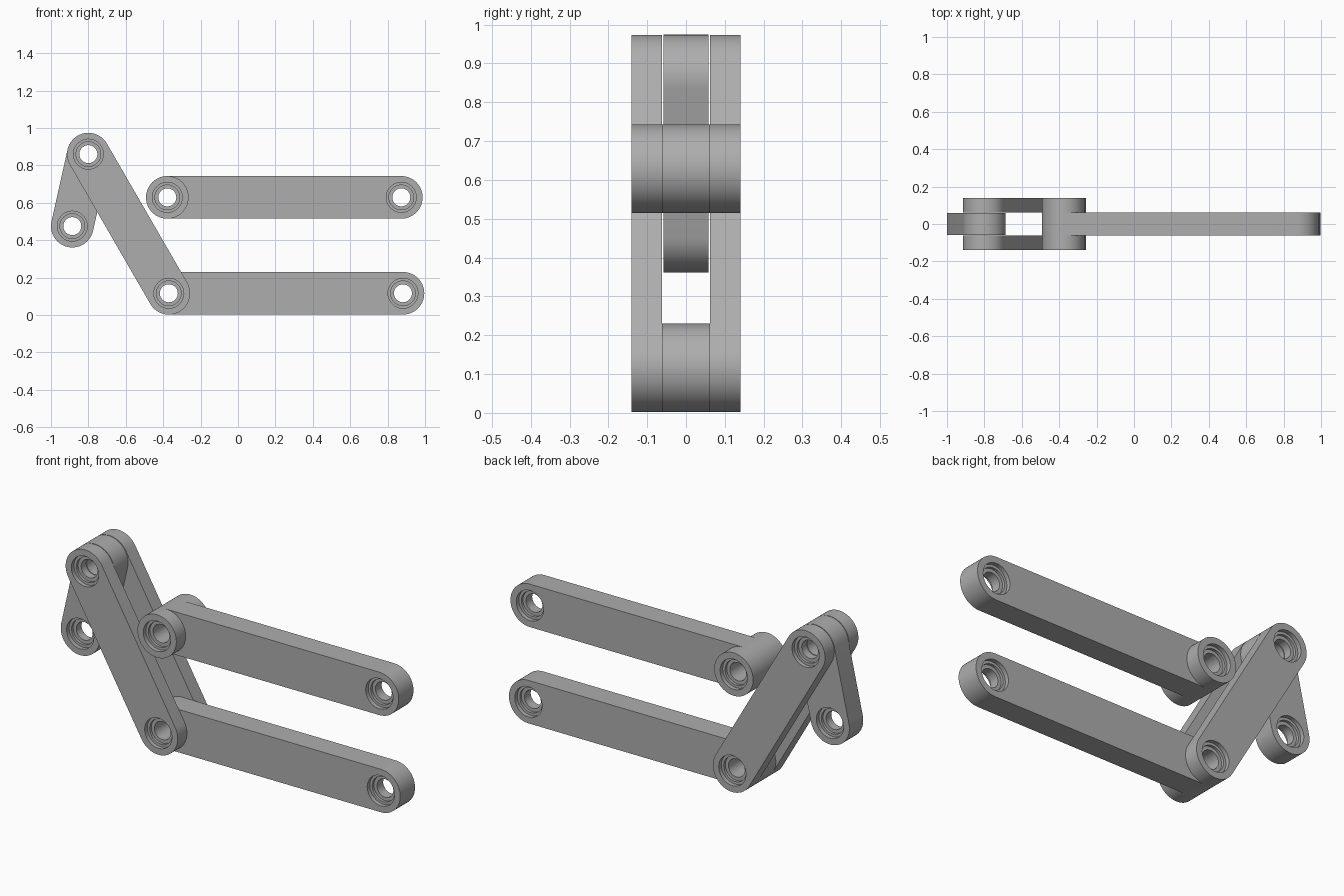
import bpy, bmesh, math
from mathutils import Vector

if "Cube" in bpy.data.objects:
    bpy.data.objects.remove(bpy.data.objects["Cube"])

# One flat grey for every link
grey = bpy.data.materials.new("machined_grey")
grey.use_nodes = True
grey.diffuse_color = (0.42, 0.42, 0.42, 1)
grey.node_tree.nodes["Principled BSDF"].inputs["Base Color"].default_value = grey.diffuse_color

SEG = 28
RADIUS = 0.114
PIN, LIP, SEAT = 0.048, 0.066, 0.08

# Joint centres in the x-z plane
crown, foot, tail = (-0.80, 0.86), (-0.37, 0.116), (-0.886, 0.475)
low_end = (0.882, 0.116)
upper_near, upper_far = (-0.378, 0.629), (0.873, 0.629)


def make(name, bm):
    bmesh.ops.recalc_face_normals(bm, faces=bm.faces)
    mesh = bpy.data.meshes.new(name)
    bm.to_mesh(mesh)
    bm.free()
    obj = bpy.data.objects.new(name, mesh)
    bpy.context.collection.objects.link(obj)
    mesh.materials.append(grey)
    return obj


def slab(name, a, b, y0, y1, r=RADIUS):
    """Bar with a rounded end around each joint; a cylinder when a == b."""
    direction = Vector(b) - Vector(a)
    base = math.atan2(direction.y, direction.x) if direction.length else 0
    bm = bmesh.new()
    ring = []
    for centre, start in ((b, base - math.pi / 2), (a, base + math.pi / 2)):
        last = SEG + 1 if direction.length else SEG
        for i in range(last):
            t = start + math.pi * i / SEG
            ring.append(bm.verts.new((centre[0] + r * math.cos(t), y0,
                                      centre[1] + r * math.sin(t))))
    face = bm.faces.new(ring)
    extruded = bmesh.ops.extrude_face_region(bm, geom=[face])["geom"]
    moved = [v for v in extruded if isinstance(v, bmesh.types.BMVert)]
    bmesh.ops.translate(bm, verts=moved, vec=(0, y1 - y0, 0))
    return make(name, bm)


def bore(centre, profile):
    """Stepped cutter turned around the pin axis from (radius, y) pairs."""
    bm = bmesh.new()
    n = 2 * SEG
    rings = [[bm.verts.new((centre[0] + r * math.cos(math.tau * i / n), y,
                            centre[1] + r * math.sin(math.tau * i / n)))
              for i in range(n)] for r, y in profile]
    for p, q in zip(rings, rings[1:]):
        for i in range(n):
            j = (i + 1) % n
            bm.faces.new((p[i], p[j], q[j], q[i]))
    bm.faces.new(rings[0])
    bm.faces.new(rings[-1])
    cutter = make("bore_cutter", bm)
    cutter.hide_render = True
    return cutter


def steps(y, side):
    """Bearing seat cut inwards from the face at y, listed outside to inside."""
    d1, d2 = y - side * 0.022, y - side * 0.036
    return [(SEAT, y + side * 0.02), (SEAT, d1), (LIP, d1), (LIP, d2), (PIN, d2)]


def combine(obj, other, operation):
    mod = obj.modifiers.new(operation, "BOOLEAN")
    mod.operation, mod.solver, mod.object = operation, "EXACT", other
    bpy.context.view_layer.objects.active = obj
    bpy.ops.object.modifier_apply(modifier=mod.name)
    bpy.data.objects.remove(other)


def drill(obj, centre, y0, y1, front=True, back=True):
    head = steps(y0, -1) if front else [(PIN, y0 - 0.02)]
    rear = steps(y1, 1)[::-1] if back else [(PIN, y1 + 0.02)]
    combine(obj, bore(centre, head + rear), "DIFFERENCE")


def finish(obj):
    bpy.ops.object.select_all(action="DESELECT")
    obj.select_set(True)
    bpy.context.view_layer.objects.active = obj
    bpy.ops.object.shade_smooth_by_angle(angle=math.radians(30))


W, OUT = 0.062, 0.14

# Upper long bar with its wide hub
upper = slab("upper_bar", upper_near, upper_far, -W, W)
combine(upper, slab("hub", upper_near, upper_near, -OUT, OUT), "UNION")
drill(upper, upper_near, -OUT, OUT)
drill(upper, upper_far, -W, W)
finish(upper)

# Lower long bar
lower = slab("lower_bar", foot, low_end, -W, W)
drill(lower, foot, -W, W, False, False)
drill(lower, low_end, -W, W)
finish(lower)

# Short rocker hanging between the side plates
rocker = slab("short_rocker", crown, tail, -0.058, 0.058)
drill(rocker, crown, -0.058, 0.058, False, False)
drill(rocker, tail, -0.058, 0.058)
finish(rocker)

# Pair of diagonal side plates
for name, y0, y1 in (("front_side_plate", -OUT, -W), ("back_side_plate", W, OUT)):
    plate = slab(name, crown, foot, y0, y1)
    for joint in (crown, foot):
        drill(plate, joint, y0, y1, y0 < 0, y0 > 0)
    finish(plate)
